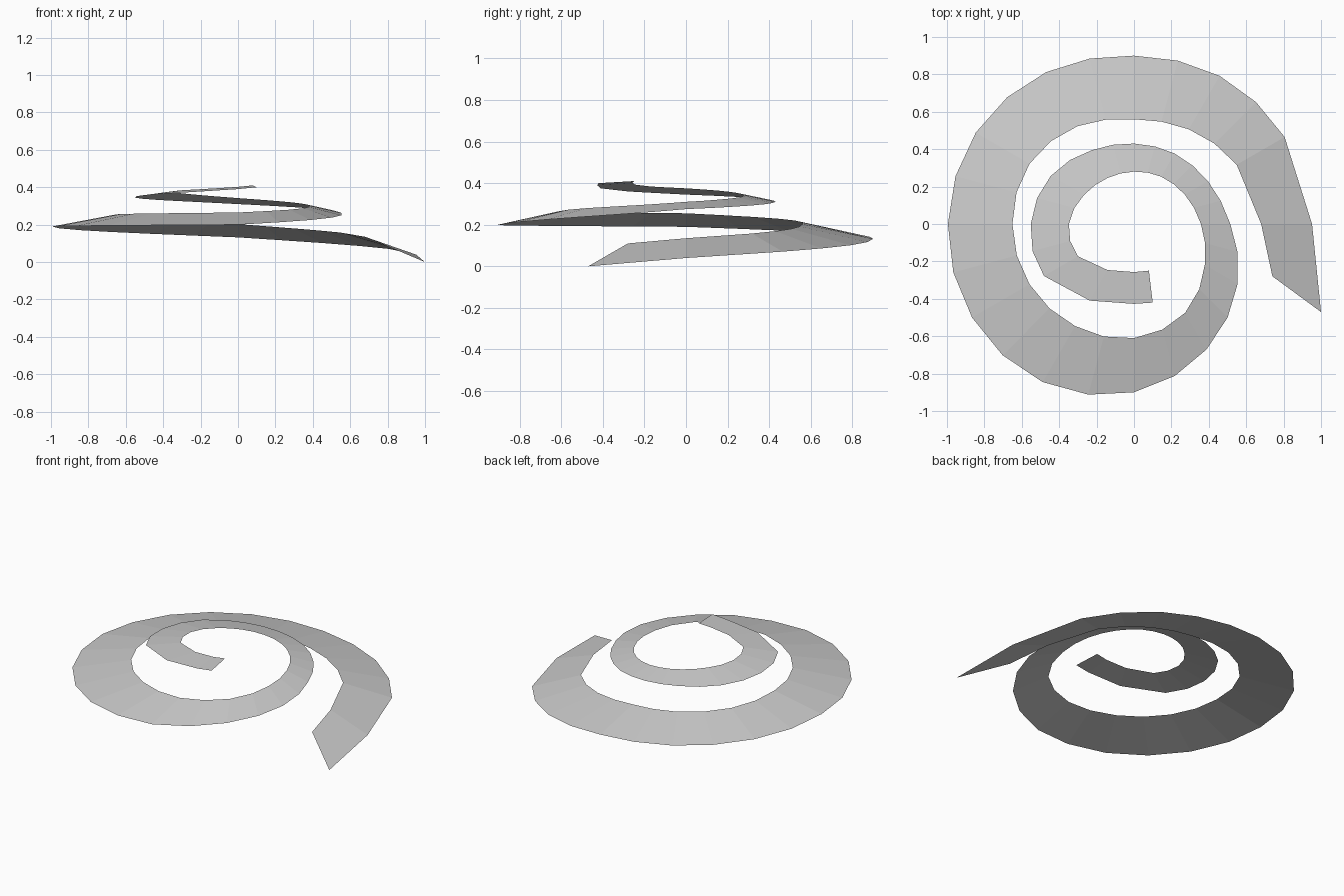
import bpy
import bmesh
from math import radians, sin, cos

cube = bpy.data.objects.get("Cube")
if cube:
    bpy.data.objects.remove(cube, do_unlink=True)

STEP = 30  # degrees between radius keys
TURN = 630  # last regular key before the cut end


def between(keys, i):
    """Smooth value halfway between two neighbouring keys."""
    a, b, c, d = keys[i - 1], keys[i], keys[i + 1], keys[i + 2]
    return (9 * (b + c) - a - d) / 16


def rise(keys, angle):
    """Height along the ribbon from one key per quarter turn."""
    i = min(int(angle // 90), len(keys) - 2)
    return keys[i] + (keys[i + 1] - keys[i]) * (angle / 90 - i)


def point(angle, radius, height):
    a = radians(angle)
    return (radius * cos(a), radius * sin(a), height)


def edge_path(start, radii, heights, end):
    """One border of the spiral: cut corner, regular turns, cut corner."""
    path = [point(*start)]
    for i, radius in enumerate(radii):
        angle = i * STEP
        path.append(point(angle, radius, rise(heights, angle)))
        # Rounder steps everywhere except next to the straight ends
        if 0 < i < len(radii) - 3:
            mid = angle + STEP / 2
            path.append(point(mid, between(radii, i), rise(heights, mid)))
    path.append(point(*end))
    return path


# Outer and inner borders of the ribbon
outer = edge_path(
    (-25.2, 1.105, 0),
    [.952, .93, .915, .90, .938, .977, .995, 1.0, .976, .90, .775, .64,
     .515, .457, .435, .43, .455, .514, .552, .556, .473, .427],
    [.04, .132, .19, .20, .275, .31, .345, .39],
    (TURN + 13.4, .432, .40))
inner = edge_path(
    (-20.7, .791, .11),
    [.68, .634, .585, .56, .604, .645, .65, .645, .63, .61, .548, .437,
     .358, .314, .292, .28, .284, .309, .348, .346, .284, .257],
    [.135, .203, .255, .265, .31, .342, .375, .402],
    (TURN + 17.7, .262, .41))

# Spiral ribbon joined from the two borders
bm = bmesh.new()
rows = [(bm.verts.new(o), bm.verts.new(i)) for o, i in zip(outer, inner)]
for (o1, i1), (o2, i2) in zip(rows, rows[1:]):
    bm.faces.new((o1, o2, i2, i1))
mesh = bpy.data.meshes.new("spiral_ribbon")
bm.to_mesh(mesh)
bm.free()
ribbon = bpy.data.objects.new("spiral_ribbon", mesh)
bpy.context.collection.objects.link(ribbon)

# Plain light grey
grey = bpy.data.materials.new("light_grey")
grey.use_nodes = True
colour = (0.6, 0.6, 0.6, 1)
grey.diffuse_color = colour
grey.node_tree.nodes["Principled BSDF"].inputs["Base Color"].default_value = colour
mesh.materials.append(grey)
